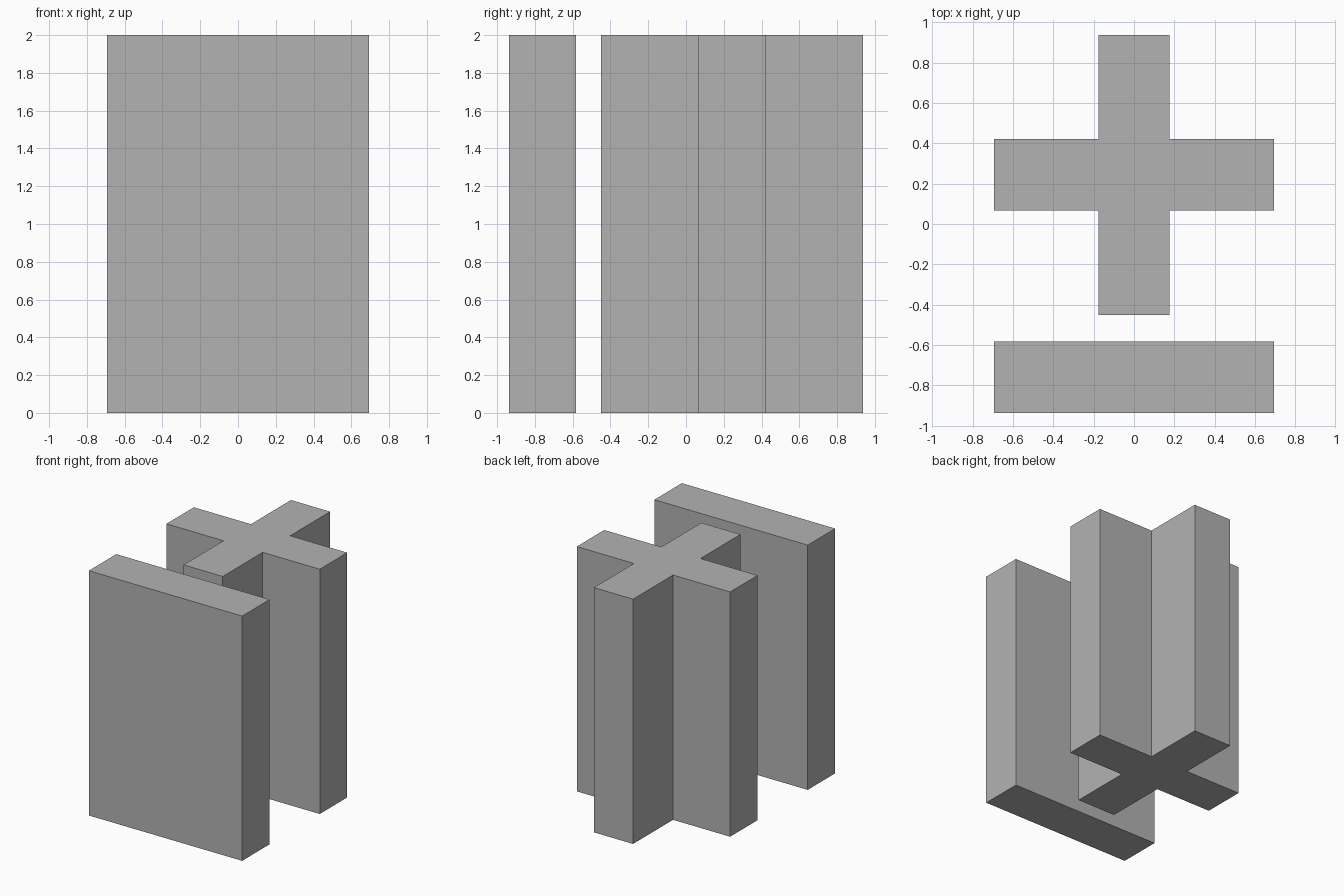
import bpy
import bmesh

if "Cube" in bpy.data.objects:
    bpy.data.objects.remove(bpy.data.objects["Cube"], do_unlink=True)

HEIGHT = 2.0
ARM = 0.693    # half the overall width
HALF = 0.177   # half the wall thickness

# Single flat grey
grey = bpy.data.materials.new("plain_grey")
grey.use_nodes = True
colour = (0.45, 0.45, 0.45, 1.0)
grey.diffuse_color = colour
grey.node_tree.nodes["Principled BSDF"].inputs["Base Color"].default_value = colour


def extrude_profile(name, points, centre_y):
    """Raise a closed outline from the ground to full height."""
    bm = bmesh.new()
    base = bm.faces.new([bm.verts.new((x, y, 0)) for x, y in points])
    raised = bmesh.ops.extrude_face_region(bm, geom=[base], use_keep_orig=True)
    top = [v for v in raised["geom"] if isinstance(v, bmesh.types.BMVert)]
    bmesh.ops.translate(bm, verts=top, vec=(0, 0, HEIGHT))
    bmesh.ops.recalc_face_normals(bm, faces=bm.faces)
    mesh = bpy.data.meshes.new(name)
    bm.to_mesh(mesh)
    bm.free()
    mesh.materials.append(grey)
    obj = bpy.data.objects.new(name, mesh)
    obj.location.y = centre_y
    bpy.context.collection.objects.link(obj)
    return obj


# Cross outline: one arm turned through four quarter turns
cross = []
arm = [(ARM, -HALF), (ARM, HALF), (HALF, HALF)]
for _ in range(4):
    cross += arm
    arm = [(-y, x) for x, y in arm]
extrude_profile("cross_column", cross, 0.243)

# Flat wall in front of the cross
wall = [(-ARM, -HALF), (ARM, -HALF), (ARM, HALF), (-ARM, HALF)]
extrude_profile("front_wall", wall, -0.759)
